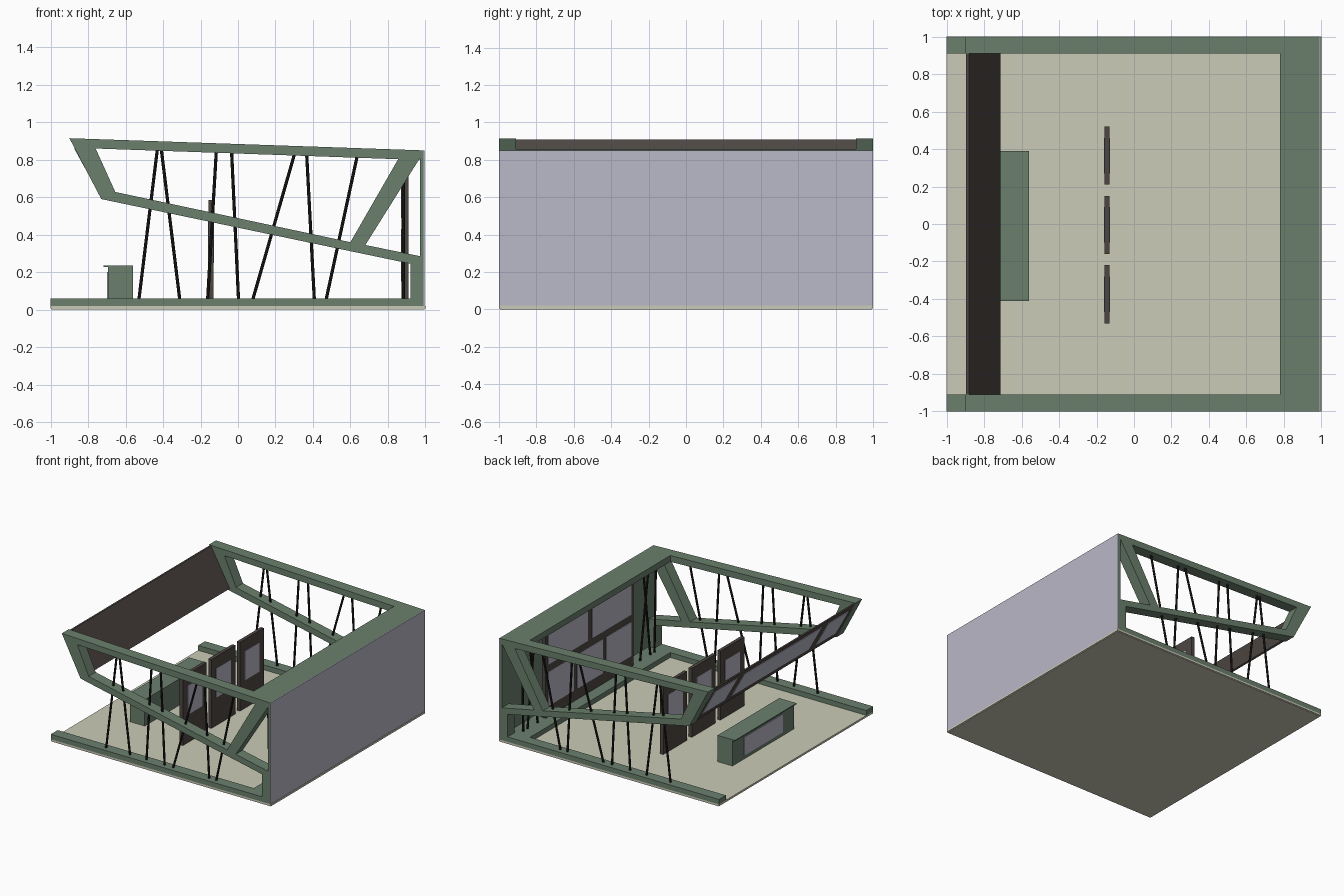
import bpy, bmesh, math
from mathutils import Vector

if "Cube" in bpy.data.objects:
    bpy.data.objects.remove(bpy.data.objects["Cube"])


def material(name, rgb):
    m = bpy.data.materials.new(name)
    m.diffuse_color = (*rgb, 1)
    m.use_nodes = True
    m.node_tree.nodes["Principled BSDF"].inputs["Base Color"].default_value = m.diffuse_color
    return m


GREEN = material("sage_green", (0.145, 0.215, 0.152))
BEIGE = material("floor_beige", (0.60, 0.60, 0.48))
LILAC = material("pale_lilac_grey", (0.49, 0.48, 0.58))
BROWN = material("dark_brown", (0.075, 0.062, 0.055))
BLACK = material("pole_black", (0.016, 0.014, 0.013))


def link(name, mesh, mat):
    mesh.materials.clear()
    mesh.materials.append(mat)
    ob = bpy.data.objects.new(name, mesh)
    bpy.context.collection.objects.link(ob)
    return ob


def prism(name, profile, y0, y1, mat):
    """Extrude an (x, z) profile from y0 to y1."""
    bm = bmesh.new()
    face = bm.faces.new([bm.verts.new((x, y0, z)) for x, z in profile])
    ext = bmesh.ops.extrude_face_region(bm, geom=[face])
    verts = [v for v in ext["geom"] if isinstance(v, bmesh.types.BMVert)]
    bmesh.ops.translate(bm, verts=verts, vec=(0, y1 - y0, 0))
    bmesh.ops.recalc_face_normals(bm, faces=bm.faces)
    me = bpy.data.meshes.new(name)
    bm.to_mesh(me)
    bm.free()
    return link(name, me, mat)


def box(name, x0, x1, y0, y1, z0, z1, mat):
    return prism(name, [(x0, z0), (x1, z0), (x1, z1), (x0, z1)], y0, y1, mat)


def pole(name, a, b, r=0.0085):
    a, b = Vector(a), Vector(b)
    bm = bmesh.new()
    bmesh.ops.create_cone(bm, cap_ends=True, segments=8, radius1=r, radius2=r,
                          depth=(b - a).length)
    bm.transform((b - a).to_track_quat('Z', 'Y').to_matrix().to_4x4())
    bmesh.ops.translate(bm, verts=bm.verts, vec=(a + b) / 2)
    me = bpy.data.meshes.new(name)
    bm.to_mesh(me)
    bm.free()
    return link(name, me, BLACK)


def side_frame(name, y):
    """Flat outline with two openings, given thickness by curve extrusion."""
    loops = [
        [(-1, .02), (.99, .02), (.99, .85), (-.9, .915), (-.73, .59),
         (.92, .245), (.92, .06), (-1, .06)],
        [(-.76, .86), (.855, .803), (.60, .36), (-.655, .628)],
        [(.972, .81), (.972, .285), (.68, .345)],
    ]
    cu = bpy.data.curves.new(name + "_outline", 'CURVE')
    cu.dimensions = '2D'
    cu.fill_mode = 'BOTH'
    cu.extrude = 0.045
    for pts in loops:
        sp = cu.splines.new('POLY')
        sp.points.add(len(pts) - 1)
        for p, (x, z) in zip(sp.points, pts):
            p.co = (x, z, 0, 1)
        sp.use_cyclic_u = True
    tmp = bpy.data.objects.new(name + "_outline", cu)
    bpy.context.collection.objects.link(tmp)
    bpy.context.view_layer.update()
    me = bpy.data.meshes.new_from_object(tmp)
    bpy.data.objects.remove(tmp)
    ob = link(name, me, GREEN)
    for p in me.polygons:
        p.material_index = 0
        p.use_smooth = False
    ob.rotation_euler = (math.pi / 2, 0, 0)
    ob.location = (0, y, 0)


# Floor, back wall, base ledge and canopy
box("floor", -1, 1, -1, 1, 0.006, 0.02, BEIGE)
box("floor_base", -.995, .995, -.995, .995, 0, 0.006, BEIGE)
box("back_wall", .972, .99, -.91, .91, .02, .845, GREEN)
box("back_wall_cladding", .99, .996, -1, 1, .02, .85, LILAC)
box("base_ledge", .78, .972, -.91, .91, .02, .06, GREEN)
prism("canopy", [(.78, .806), (.99, .80), (.99, .85), (.78, .8572)],
      -.91, .91, GREEN)

# Side frames and their slanting poles
POLES = [(-.535, -.43), (-.305, -.41), (-.165, -.115), (.005, -.035),
         (.065, .31), (.41, .365), (.46, .645)]
BACK_POLES = [(.66, .78), (.80, .70), (.85, .87)]
for side, s in (("front", -1), ("rear", 1)):
    side_frame(side + "_frame", s * 0.955)
    for i, (xb, xt) in enumerate(POLES):
        pole(f"{side}_pole_{i}", (xb, s * .955, .005), (xt, s * .955, .86))
    for i, (yb, yt) in enumerate(BACK_POLES):
        pole(f"{side}_back_pole_{i}", (.882, s * yb, .03), (.882, s * yt, .82))

# Slanted fascia with display plates on its outer face
prism("fascia", [(-.897, .908), (-.725, .597), (-.712, .603), (-.882, .908)],
      -.91, .91, BROWN)


def on_fascia(t, out):
    """Point at fraction t down the fascia, moved outward by out."""
    return (-.897 + .172 * t - .875 * out, .908 - .311 * t - .484 * out)


for i, (y0, y1) in enumerate([(-.87, -.60), (-.52, .49), (.57, .87)]):
    prism(f"fascia_screen_{i}",
          [on_fascia(.15, -.002), on_fascia(.85, -.002),
           on_fascia(.85, .004), on_fascia(.15, .004)], y0, y1, LILAC)

# Free-standing display boards with a window plate on each face
for i, yc in enumerate((-.375, -.005, .365)):
    box(f"board_{i}", -.158, -.13, yc - .155, yc + .155, .02, .585, BROWN)
    for j, x in enumerate((-.158, -.13)):
        box(f"board_{i}_picture_{j}", x - .003, x + .003,
            yc - .095, yc + .095, .25, .49, LILAC)

# Display wall in front of the back wall
box("display_wall", .875, .91, -.57, .57, .06, .806, BROWN)
for i, y0 in enumerate((-.54, .03)):
    box(f"display_upper_{i}", .871, .877, y0, y0 + .51, .49, .74, LILAC)
for i, y0 in enumerate((-.54, -.165, .21)):
    box(f"display_lower_{i}", .871, .877, y0, y0 + .33, .15, .43, LILAC)

# Reception counter
box("counter_body", -.695, -.56, -.41, .39, .02, .228, GREEN)
box("counter_top", -.717, -.56, -.41, .39, .228, .236, GREEN)
box("counter_panel", -.699, -.693, -.26, .24, .05, .20, LILAC)
